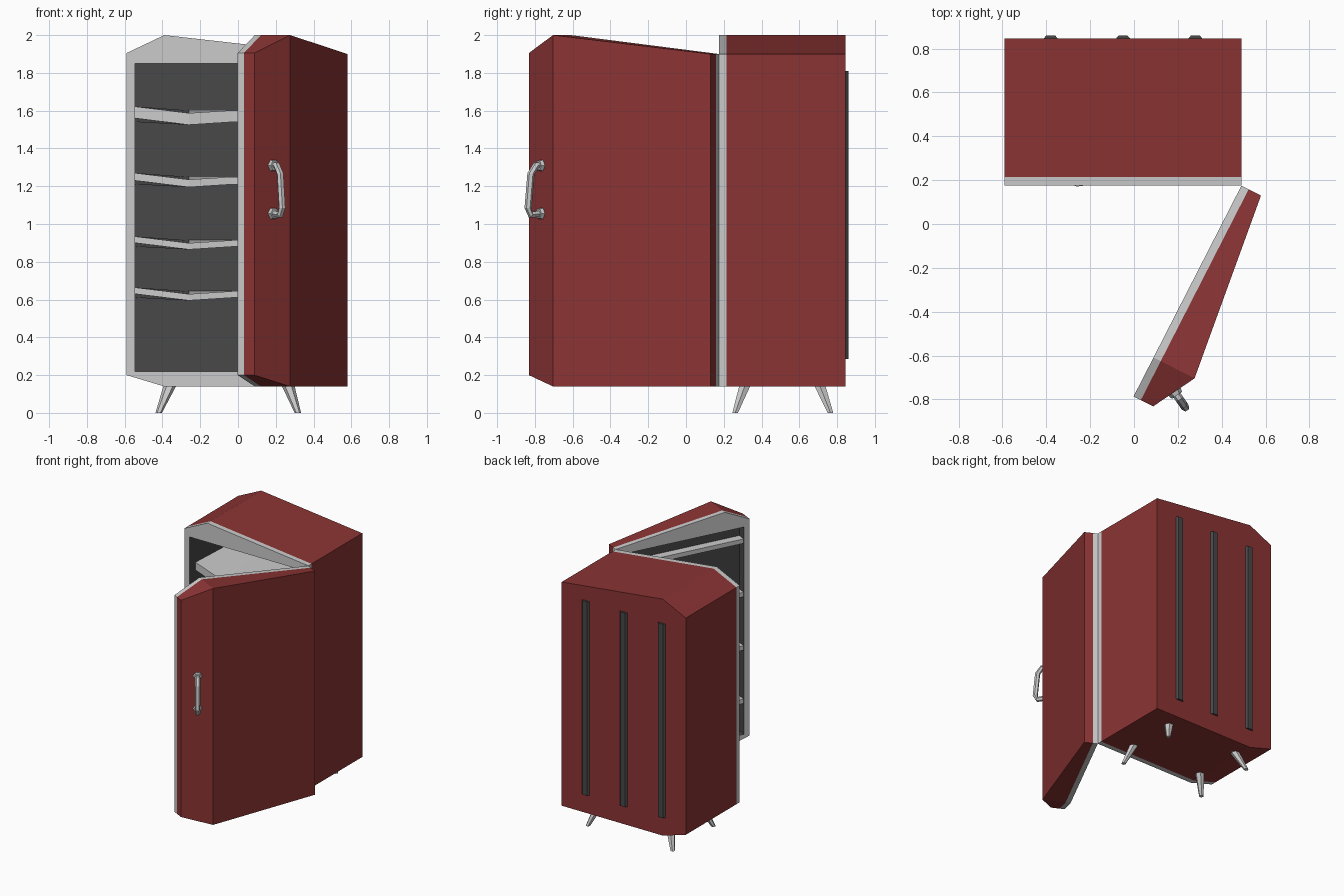
import bpy, bmesh, math
from mathutils import Vector

if "Cube" in bpy.data.objects:
    bpy.data.objects.remove(bpy.data.objects["Cube"])


def material(name, color):
    m = bpy.data.materials.new(name)
    m.diffuse_color = (*color, 1)
    m.use_nodes = True
    m.node_tree.nodes["Principled BSDF"].inputs["Base Color"].default_value = m.diffuse_color
    return m


RED = material("red_enamel", (0.26, 0.034, 0.034))
GREY = material("light_grey", (0.60, 0.60, 0.60))
DARK = material("dark_lining", (0.065, 0.065, 0.065))
MATS = [RED, GREY, DARK]


def loft(name, rings, mats):
    """Skin a row of equal rings; mats = start cap, each segment, end cap."""
    bm = bmesh.new()
    loops = [[bm.verts.new(p) for p in r] for r in rings]
    n = len(loops[0])

    def cap(loop, m):
        # six-point rings are split along their vertical fold
        parts = ([0, 1, 4, 5], [1, 2, 3, 4]) if n == 6 else (range(n),)
        for part in parts:
            bm.faces.new([loop[i] for i in part]).material_index = m

    cap(loops[0], mats[0])
    for a, b, m in zip(loops, loops[1:], mats[1:]):
        for i in range(n):
            j = (i + 1) % n
            bm.faces.new((a[i], a[j], b[j], b[i])).material_index = m
    cap(loops[-1], mats[-1])
    bmesh.ops.recalc_face_normals(bm, faces=bm.faces)
    me = bpy.data.meshes.new(name)
    bm.to_mesh(me)
    bm.free()
    for m in MATS:
        me.materials.append(m)
    ob = bpy.data.objects.new(name, me)
    bpy.context.collection.objects.link(ob)
    return ob


def ring_around(p, axis, r, sides=6):
    q = Vector(axis).to_track_quat('Z', 'Y')
    return [Vector(p) + q @ Vector((r * math.cos(t), r * math.sin(t), 0))
            for t in (2 * math.pi * i / sides for i in range(sides))]


def flat_ring(p, r, sides=6):
    return ring_around(p, (0, 0, 1), r, sides)


# Shared outline of cabinet and door (x, z), and the rectangular opening
OUTER = [(-0.59, 0.20), (-0.39, 0.14), (0.49, 0.14),
         (0.49, 1.90), (-0.39, 2.0), (-0.59, 1.905)]
INNER = [(-0.545, 0.22), (-0.39, 0.22), (0.445, 0.22),
         (0.445, 1.85), (-0.39, 1.85), (-0.545, 1.85)]


def at(outline, y, dx=0):
    return [(x + dx, y, z) for x, z in outline]


# Cabinet with grey rim and dark cavity
loft("cabinet", [at(OUTER, 0.845), at(OUTER, 0.215), at(OUTER, 0.175),
                 at(INNER, 0.175), at(INNER, 0.77)], [0, 0, 1, 1, 2, 2])

# Door: folded front, grey gasket, dark recess; swung open on its hinge
HINGE = (0.49, 0.175, 0)
ANGLE = math.radians(62.9)
front = [(x - 0.49, -0.21 if i in (1, 4) else -0.10, z)
         for i, (x, z) in enumerate(OUTER)]
door = loft("door", [front, at(OUTER, -0.037, -0.49), at(OUTER, 0, -0.49),
                     at(INNER, 0, -0.49), at(INNER, -0.07, -0.49)],
            [0, 0, 1, 1, 2, 2])
door.location, door.rotation_euler.z = HINGE, ANGLE

# Cabinet shelves with a bent, slightly pointed front edge
EDGE = [(-0.545, 0.25, 0.02), (-0.26, 0.171, -0.015),
        (-0.03, 0.20, 0.0), (0.445, 0.23, 0.0)]
for k, (z, t) in enumerate([(1.54, 0.062), (1.21, 0.04), (0.88, 0.034), (0.61, 0.034)]):
    rings = [[(x, y, z + dz), (x, y, z + dz + t), (x, 0.77, z + t), (x, 0.77, z)]
             for x, y, dz in EDGE]
    loft(f"shelf_{k + 1}", rings, [1] * 5)

# Door shelves inside the recess
for k, z in enumerate((1.72, 1.30, 0.88, 0.46)):
    rings = [[(x, -0.005, z), (x, -0.005, z + 0.035),
              (x, -0.07, z + 0.035), (x, -0.07, z)] for x in (-1.035, -0.045)]
    s = loft(f"door_shelf_{k + 1}", rings, [1] * 3)
    s.location, s.rotation_euler.z = HINGE, ANGLE

# Vertical strips on the back
for k, x in enumerate((-0.38, -0.05, 0.28)):
    rings = [[(x - 0.037, 0.84, z), (x - 0.02, 0.86, z),
              (x + 0.02, 0.86, z), (x + 0.037, 0.84, z)] for z in (0.285, 1.81)]
    loft(f"back_strip_{k + 1}", rings, [2] * 3)

# Splayed tapered legs
for sx, tx, bx in (("left", -0.36, -0.42), ("right", 0.265, 0.317)):
    for sy, ty, by in (("front", 0.312, 0.26), ("back", 0.708, 0.765)):
        loft(f"{sy}_{sx}_leg", [flat_ring((tx, ty, 0.145), 0.034),
                                flat_ring((bx, by, 0), 0.017)], [1] * 3)

# Handle: hexagonal bent bar with a flange at each end
base = Vector((0.185, -0.765, 0))
out = Vector((0.565, -0.826, 0))


def grip(d, z):
    return base + out * d + Vector((0, 0, z))


path = [grip(-0.01, 1.31), grip(0.035, 1.31), grip(0.068, 1.265),
        grip(0.086, 1.085), grip(0.07, 1.05), grip(-0.01, 1.055)]
rings = []
for i, p in enumerate(path):
    a, b = path[max(i - 1, 0)], path[min(i + 1, len(path) - 1)]
    # frame with a fixed sideways axis, so the bar does not twist
    side = out.cross(Vector((0, 0, 1))).normalized()
    up = side.cross((b - a).normalized())
    rings.append([p + 0.019 * (side * math.cos(t) + up * math.sin(t))
                  for t in (math.pi / 3 * j for j in range(6))])
loft("handle", rings, [1] * 7)
for nm, z in (("upper", 1.31), ("lower", 1.055)):
    loft(f"{nm}_handle_flange", [ring_around(grip(-0.01, z), out, 0.036),
                                 ring_around(grip(0.02, z), out, 0.028)], [1] * 3)
